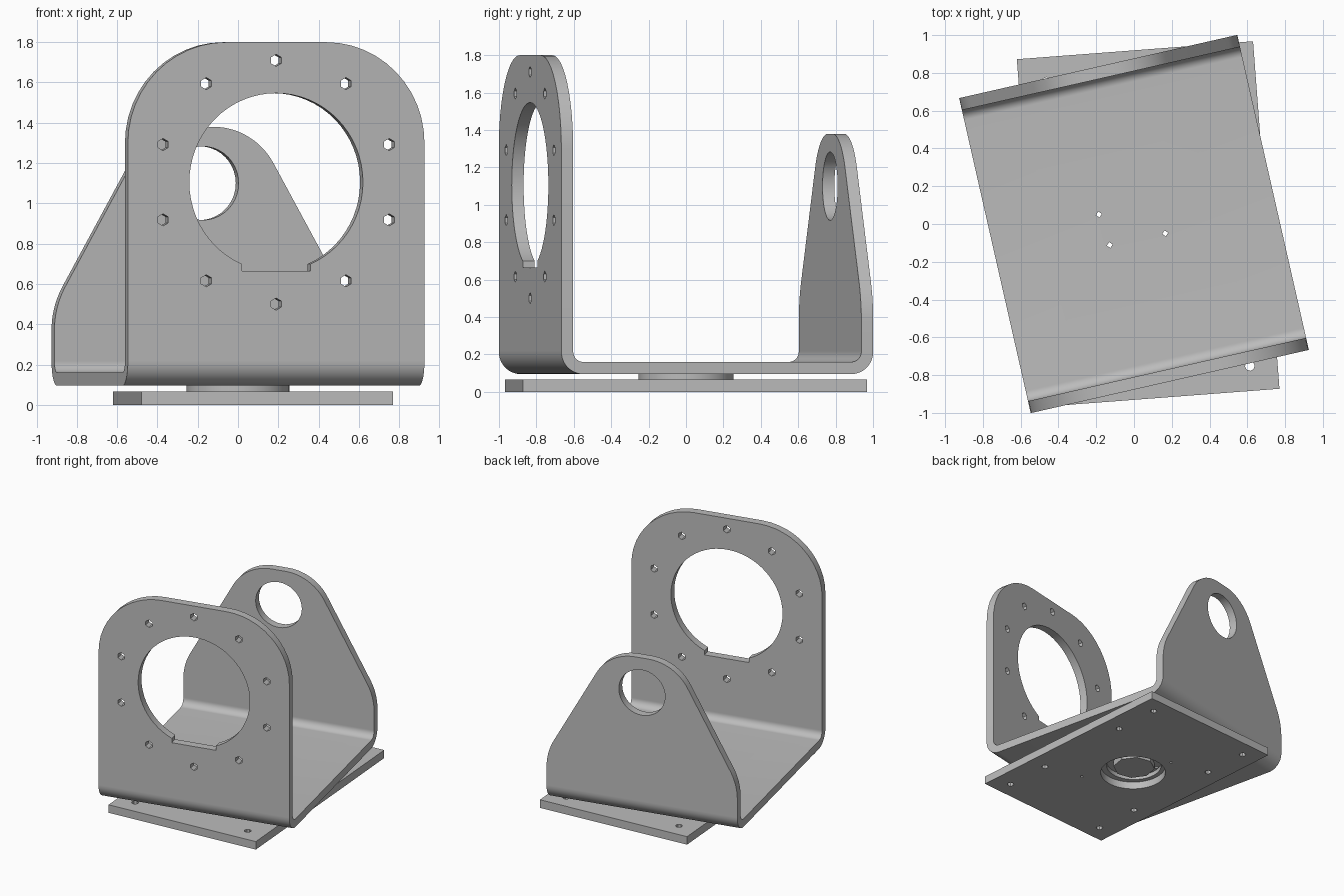
import bpy, bmesh
from math import radians, sin, cos, pi, tan
from mathutils import Vector

if "Cube" in bpy.data.objects:
    bpy.data.objects.remove(bpy.data.objects["Cube"], do_unlink=True)

grey = bpy.data.materials.new("bracket grey")
grey.use_nodes = True
grey.diffuse_color = (0.5, 0.5, 0.5, 1)
grey.node_tree.nodes["Principled BSDF"].inputs["Base Color"].default_value = (0.5, 0.5, 0.5, 1)


def rounded(corners, steps=12):
    """Outline from (a, b, radius) corners, each filleted by its radius."""
    out = []
    for i, (a, b, r) in enumerate(corners):
        p = Vector((a, b))
        if r == 0:
            out.append(p)
            continue
        d1 = (Vector(corners[i - 1][:2]) - p).normalized()
        d2 = (Vector(corners[(i + 1) % len(corners)][:2]) - p).normalized()
        half = d1.angle(d2) / 2
        centre = p + (d1 + d2).normalized() * (r / sin(half))
        start = p + d1 * (r / tan(half)) - centre
        end = p + d2 * (r / tan(half)) - centre
        for k in range(steps + 1):
            out.append(centre + start.normalized().slerp(end.normalized(), k / steps) * r)
    return out


def circle(a, b, r, n):
    return [Vector((a + r * sin(2 * pi * k / n), b + r * cos(2 * pi * k / n))) for k in range(n)]


def prism(name, outline, axis, lo, hi):
    """Extrude a flat outline along one axis."""
    place = {"x": lambda p, t: (t, p[0], p[1]),
             "y": lambda p, t: (p[0], t, p[1]),
             "z": lambda p, t: (p[0], p[1], t)}[axis]
    bm = bmesh.new()
    low = [bm.verts.new(place(p, lo)) for p in outline]
    high = [bm.verts.new(place(p, hi)) for p in outline]
    bm.faces.new(low)
    bm.faces.new(high)
    n = len(outline)
    for i in range(n):
        j = (i + 1) % n
        bm.faces.new((low[i], low[j], high[j], high[i]))
    bmesh.ops.recalc_face_normals(bm, faces=bm.faces)
    mesh = bpy.data.meshes.new(name)
    bm.to_mesh(mesh)
    bm.free()
    ob = bpy.data.objects.new(name, mesh)
    bpy.context.collection.objects.link(ob)
    mesh.materials.append(grey)
    return ob


def cut(ob, outlines, axis, lo, hi):
    """Cut a through opening for every outline."""
    bpy.context.view_layer.objects.active = ob
    for outline in outlines:
        cutter = prism("cutter", outline, axis, lo, hi)
        mod = ob.modifiers.new("cut", "BOOLEAN")
        mod.operation, mod.solver, mod.object = "DIFFERENCE", "EXACT", cutter
        bpy.ops.object.modifier_apply(modifier=mod.name)
        bpy.data.objects.remove(cutter, do_unlink=True)


def finish(ob, angle, location=(0, 0, 0)):
    ob.rotation_euler.z = radians(angle)
    ob.location = location
    bpy.ops.object.select_all(action="DESELECT")
    ob.select_set(True)
    bpy.context.view_layer.objects.active = ob
    bpy.ops.object.shade_smooth_by_angle(angle=radians(30))


W, D, T = 0.755, 0.855, 0.065      # bracket half width, half depth, sheet thickness
SEAM = 0.22                        # height where the bends turn into walls
TURN, BASE_TURN = 12.8, 4.35
AXIS = 1.105                       # height of the openings

# Folded floor with both bends
floor = prism("bracket_floor", rounded([
    (-D, SEAM, 0), (-D, 0.095, 0.12), (D, 0.095, 0.12), (D, SEAM, 0),
    (D - T, SEAM, 0), (D - T, 0.16, 0.055), (T - D, 0.16, 0.055), (T - D, SEAM, 0)]),
    "x", -W, W)
cut(floor, [circle(x, y, 0.016, 4) for x, y in ((-0.17, 0.09), (0.15, -0.085), (-0.15, -0.08))],
    "z", 0, 0.3)

# Front wall: large opening with a keyway and a ring of bolt holes
front = prism("front_wall", rounded([
    (-W, SEAM, 0), (W, SEAM, 0), (W, 1.8, 0.5), (-W, 1.8, 0.5)]), "y", -D, T - D)
bolts = [circle(0.605 * sin(k * pi / 5), AXIS + 0.605 * cos(k * pi / 5), 0.03, 6)
         for k in range(10)]
keyway = [(-0.175, 0.664), (0.175, 0.664), (0.175, 0.9), (-0.175, 0.9)]
cut(front, [circle(0, AXIS, 0.442, 64), keyway] + bolts, "y", -1, -0.7)

# Back wall: tapered with a smaller opening
back = prism("back_wall", rounded([
    (-W, SEAM, 0), (W, SEAM, 0), (W, 0.487, 0.45), (0.26, 1.38, 0.35),
    (-0.26, 1.38, 0.35), (-W, 0.487, 0.45)]), "y", D - T, D)
cut(back, [circle(0, 1.1, 0.183, 40)], "y", 0.7, 1)

# Pivot collar and hub between the base and the bracket
collar = prism("pivot_collar", circle(0, 0, 0.255, 40), "z", 0.06, 0.1)
cut(collar, [circle(0, 0, 0.21, 40)], "z", 0, 0.2)
hub = prism("pivot_hub", circle(0, 0, 0.16, 8), "z", 0.045, 0.1)

# Base plate with a pivot hole and mounting holes
base = prism("base_plate", [(-0.627, -0.9225), (0.627, -0.9225), (0.627, 0.9225), (-0.627, 0.9225)],
             "z", 0, 0.065)
mounts = [circle(x, y, 0.026, 8) for x in (-0.48, 0.48) for y in (-0.79, -0.41, 0.41, 0.79)]
pins = [circle(s * 0.17, s * -0.32, 0.012, 6) for s in (-1, 1)]
cut(base, [circle(-0.07, 0, 0.25, 40)] + mounts + pins, "z", -0.1, 0.2)

for part in (floor, front, back, collar, hub):
    finish(part, TURN)
finish(base, BASE_TURN, (0.075, 0, 0))
